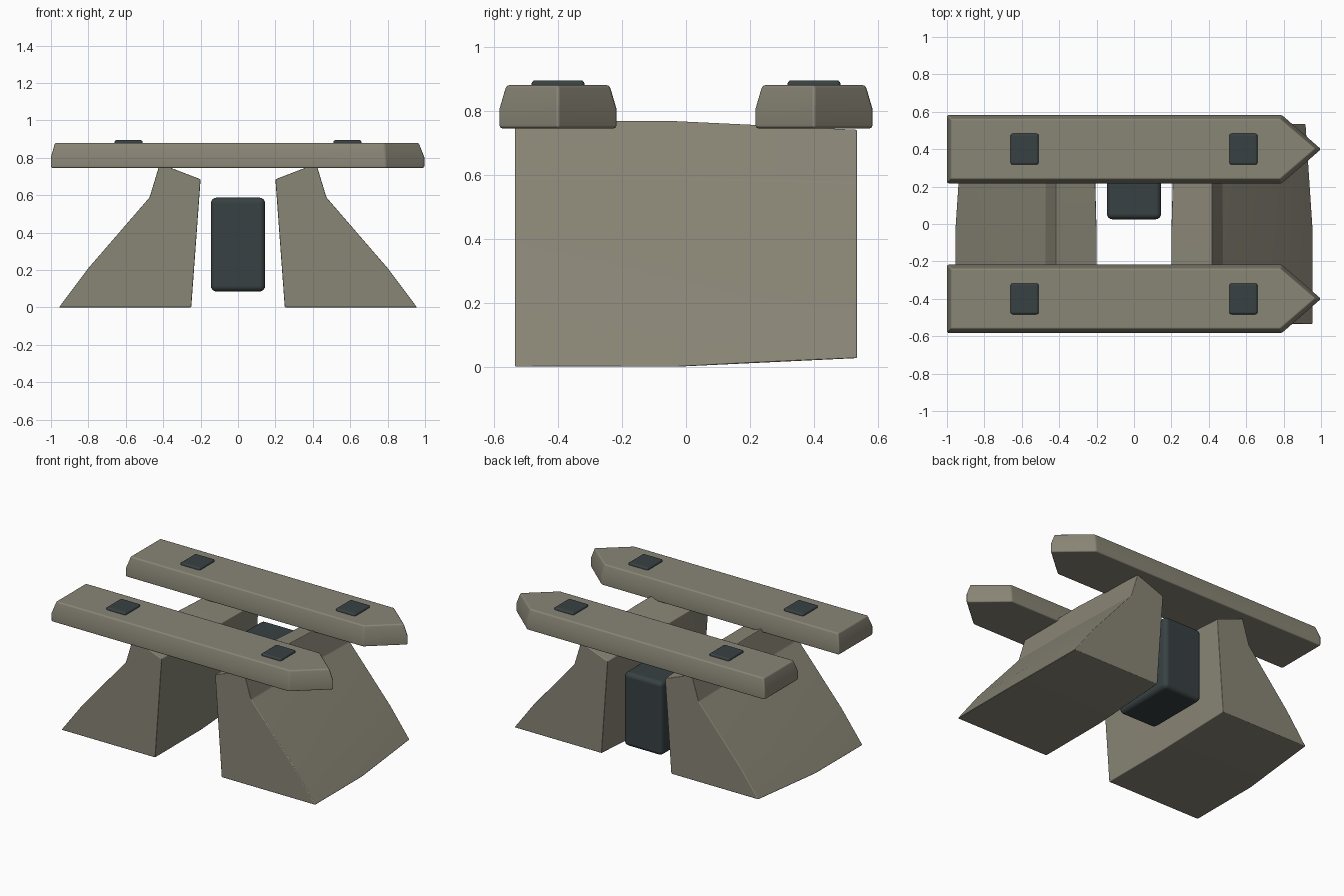
import bpy, bmesh, math

if "Cube" in bpy.data.objects:
    bpy.data.objects.remove(bpy.data.objects["Cube"])


def material(name, rgb):
    m = bpy.data.materials.new(name)
    m.diffuse_color = (*rgb, 1)
    m.use_nodes = True
    m.node_tree.nodes["Principled BSDF"].inputs["Base Color"].default_value = m.diffuse_color
    return m


STONE = material("stone", (0.25, 0.235, 0.18))
DARK = material("dark_metal", (0.04, 0.053, 0.057))


def finish(name, bm, mat, bevel, segments):
    bmesh.ops.recalc_face_normals(bm, faces=bm.faces)
    me = bpy.data.meshes.new(name)
    bm.to_mesh(me)
    bm.free()
    ob = bpy.data.objects.new(name, me)
    bpy.context.collection.objects.link(ob)
    me.materials.append(mat)
    bpy.ops.object.select_all(action='DESELECT')
    ob.select_set(True)
    bpy.context.view_layer.objects.active = ob
    bpy.ops.object.shade_smooth_by_angle(angle=math.radians(35))
    b = ob.modifiers.new("bevel", 'BEVEL')
    b.width, b.segments = bevel, segments
    b.limit_method, b.angle_limit = 'ANGLE', math.radians(20)
    b.harden_normals = True
    return ob


def loft(name, rings, mat, bevel, segments=2):
    """Skin a stack of equal-length point rings and cap both ends."""
    bm = bmesh.new()
    loops = [[bm.verts.new(p) for p in r] for r in rings]
    n = len(loops[0])
    for a, b in zip(loops, loops[1:]):
        for i in range(n):
            j = (i + 1) % n
            bm.faces.new((a[i], a[j], b[j], b[i]))
    bm.faces.new(loops[0])
    bm.faces.new(loops[-1])
    return finish(name, bm, mat, bevel, segments)


def box(name, lo, hi, mat, bevel, segments=3):
    (x0, y0, z0), (x1, y1, z1) = lo, hi
    rings = [[(x0, y0, z), (x1, y0, z), (x1, y1, z), (x0, y1, z)] for z in (z0, z1)]
    return loft(name, rings, mat, bevel, segments)


# Flared feet, narrowing slightly over the rear half
FOOT = [(0.25, 0), (0.957, 0), (0.80, 0.21), (0.473, 0.588), (0.418, 0.769), (0.20, 0.685)]
for side, sx in (("left", -1), ("right", 1)):
    rings = []
    for y, s in ((-0.535, 1), (-0.03, 1), (0.535, 0.93)):
        rings.append([(sx * (0.42 + (x - 0.42) * s), y, 0.385 + (z - 0.385) * s)
                      for x, z in FOOT])
    loft(side + "_foot", rings, STONE, 0.005)

# Pointed top beams with chamfered upper sides, each with two inlaid pads
OUTER = [(-1, -0.183), (0.79, -0.183), (1, 0), (0.79, 0.183), (-1, 0.183)]
INNER = [(-0.978, -0.161), (0.782, -0.161), (0.97, 0), (0.782, 0.161), (-0.978, 0.161)]
for end, cy in (("front", -0.4), ("back", 0.4)):
    rings = [[(x, cy + y, z) for x, y in outline]
             for outline, z in ((OUTER, 0.745), (OUTER, 0.805), (INNER, 0.88))]
    loft(end + "_beam", rings, STONE, 0.009)
    for side, cx in (("left", -0.585), ("right", 0.585)):
        box(f"{end}_{side}_pad", (cx - 0.075, cy - 0.083, 0.85),
            (cx + 0.075, cy + 0.083, 0.895), DARK, 0.012)

# Rounded block hanging between the feet at the rear
box("rear_block", (-0.145, 0.025, 0.085), (0.145, 0.47, 0.587), DARK, 0.03, 4)
